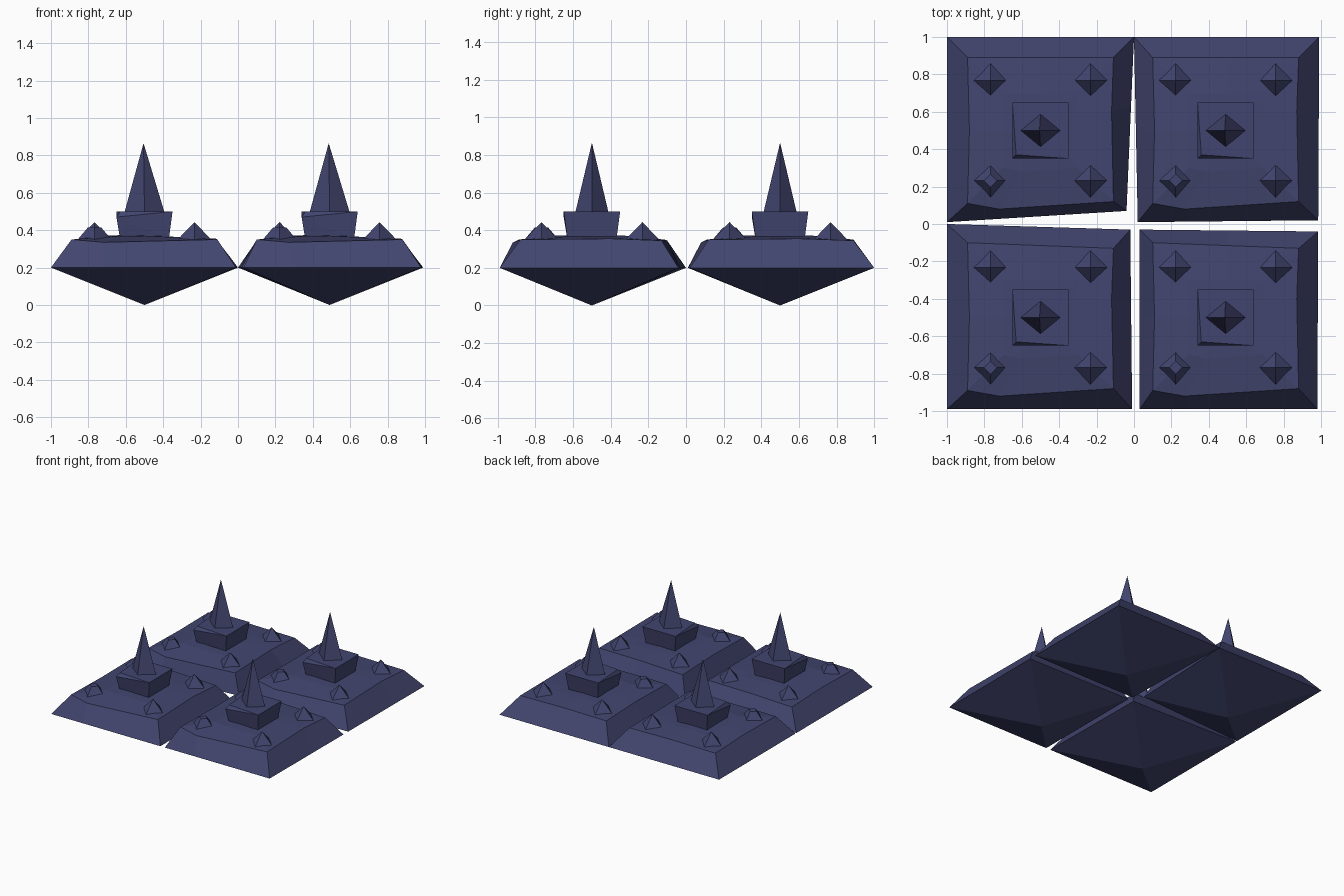
import bpy, bmesh
from mathutils import Vector

if "Cube" in bpy.data.objects:
    bpy.data.objects.remove(bpy.data.objects["Cube"])

mat = bpy.data.materials.new("slate_blue")
mat.diffuse_color = (0.055, 0.06, 0.16, 1)
mat.use_nodes = True
mat.node_tree.nodes["Principled BSDF"].inputs["Base Color"].default_value = mat.diffuse_color


def finish(bm, name):
    bmesh.ops.recalc_face_normals(bm, faces=bm.faces[:])
    mesh = bpy.data.meshes.new(name)
    bm.to_mesh(mesh)
    bm.free()
    mesh.materials.append(mat)
    obj = bpy.data.objects.new(name, mesh)
    bpy.context.collection.objects.link(obj)
    return obj


def loft(name, rings):
    """Join rings of points; a ring of one point is an apex, other end rings are capped."""
    bm = bmesh.new()
    vs = [[bm.verts.new(p) for p in r] for r in rings]
    for a, b in zip(vs, vs[1:]):
        n = max(len(a), len(b))
        for i in range(n):
            j = (i + 1) % n
            if len(a) == 1:
                bm.faces.new((a[0], b[j], b[i]))
            elif len(b) == 1:
                bm.faces.new((a[i], a[j], b[0]))
            else:
                bm.faces.new((a[i], a[j], b[j], b[i]))
    for r in (vs[0], vs[-1]):
        if len(r) > 2:
            bm.faces.new(r)
    return finish(bm, name)


def diamond(x, y, rx, ry, z):
    return [(x + rx, y, z), (x, y + ry, z), (x - rx, y, z), (x, y - ry, z)]


# Slab rim corners: back left, front left, front right, back right
tiles = {
    "back_left": (-.5, .5, [(-1, 1), (-1, .01), (-.04, .07), (0, 1)]),
    "back_right": (.49, .5, [(0, 1), (.02, .01), (.985, .02), (.99, 1)]),
    "front_left": (-.5, -.5, [(-1, 0), (-1, -.99), (-.01, -.99), (-.02, -.03)]),
    "front_right": (.49, -.5, [(.03, -.03), (.03, -.99), (.98, -.99), (.985, -.04)]),
}
# Slightly uneven shoulder and raised plateau, relative to the slab centre
shoulder = [(-.39, .39, .345), (-.38, 0, .35), (-.39, -.39, .35), (-.22, -.42, .335),
            (.39, -.38, .35), (.38, .1, .355), (.39, .39, .345), (0, .39, .35)]
plateau = [(-.2, .2, .365), (-.2, 0, .372), (-.2, -.2, .368), (-.1, -.22, .37),
           (.2, -.2, .362), (.2, .1, .362), (.2, .2, .36), (0, .2, .37)]
edge_t = (.5, .28, .6, .5)

for name, (cx, cy, corners) in tiles.items():
    # Slab with an inverted pyramid underneath
    rim = []
    for i in range(4):
        a, b = Vector(corners[i]), Vector(corners[(i + 1) % 4])
        rim += [(a.x, a.y, .2), (*a.lerp(b, edge_t[i]), .2)]
    sh = [(cx + x, cy + y, z) for x, y, z in shoulder]
    for k in (0, 6):
        if cy < 0:  # front slabs have a lower set back edge
            sh[k] = (sh[k][0], cy + (.4 if k == 0 else .37), sh[k][2])
    sh[7] = (cx, (sh[0][1] + sh[6][1]) / 2, .35)
    pl = [(cx + x, cy + y, z) for x, y, z in plateau]
    loft("slab_" + name, [[(cx, cy, 0)], rim, sh, pl, [(cx, cy, .375)]])

    # Flared pedestal with one chipped corner
    bm = bmesh.new()
    pts = [(sx * .13, sy * .13, .35) for sx in (-1, 1) for sy in (-1, 1)]
    pts += [(-.15, .15, .5), (.15, .15, .5), (.15, -.15, .5), (-.13, -.13, .5), (-.15, -.15, .47)]
    for x, y, z in pts:
        bm.verts.new((cx + x, cy + y, z))
    bmesh.ops.convex_hull(bm, input=bm.verts[:])
    bmesh.ops.dissolve_limit(bm, angle_limit=.01, verts=bm.verts[:], edges=bm.edges[:])
    finish(bm, "pedestal_" + name)

    # Spire
    loft("spire_" + name, [diamond(cx, cy, .107, .088, .495), [(cx - .005, cy, .865)]])

    # Corner studs; the front left one has a blunt tip
    for sx in (-1, 1):
        for sy in (-1, 1):
            x, y = cx + sx * .267, cy + sy * .268
            blunt = sx < 0 and sy < 0
            tip = diamond(x, y, .035, .035, .415) if blunt else [(x, y, .443)]
            loft("stud_" + name, [diamond(x, y, .09, .09, .35), tip])
